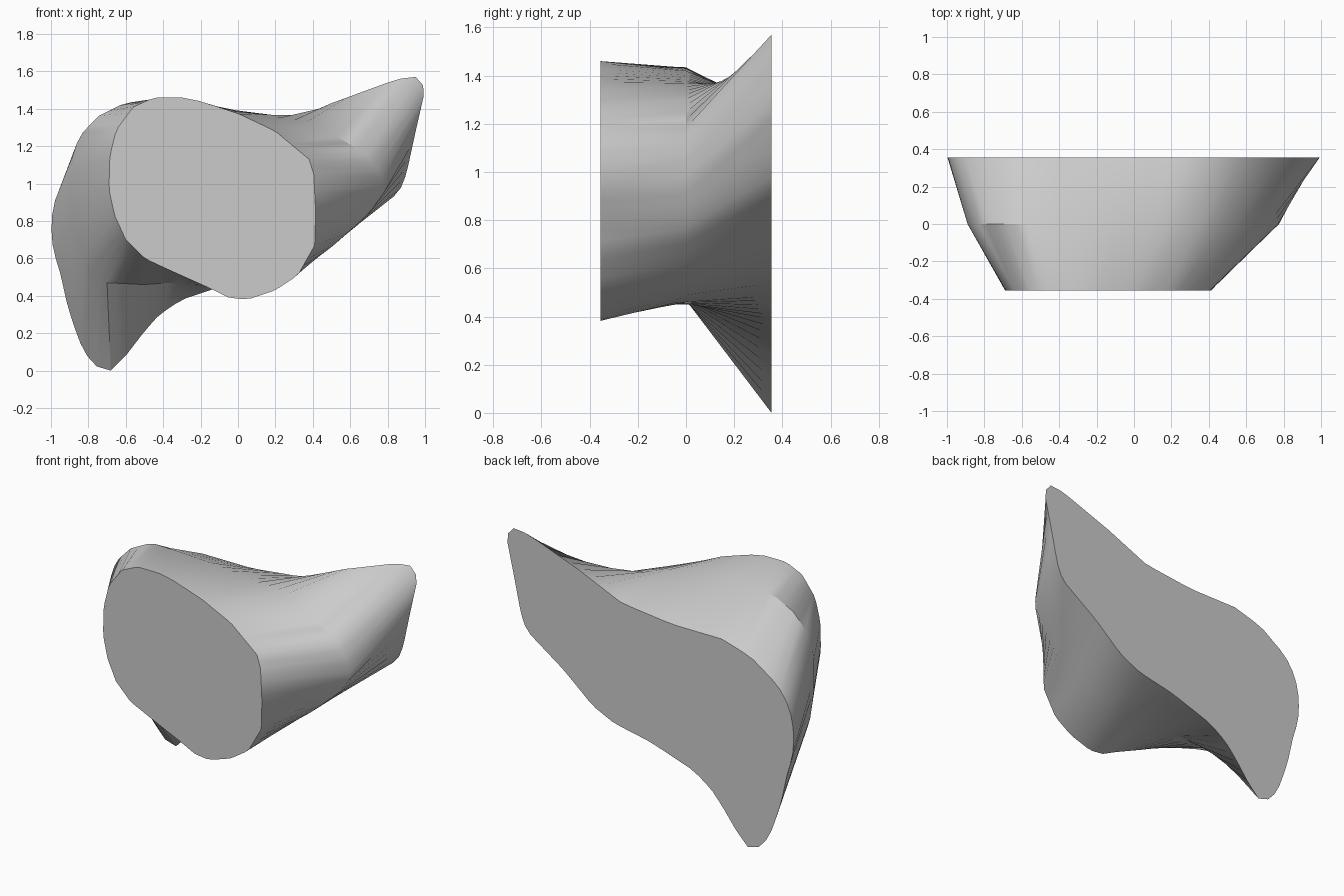
import bpy, bmesh
from mathutils import Vector

if "Cube" in bpy.data.objects:
    bpy.data.objects.remove(bpy.data.objects["Cube"])

# Each outline is (x, z), clockwise seen from the front, in two halves:
# upper right tip -> lower left tail, and lower left tail -> upper right tip.
FRONT = (
    -0.355,
    [(.38, 1.13), (.405, 1.05), (.415, .85), (.41, .67), (.32, .51), (.2, .43), (.05, .38),
     (-.05, .39), (-.15, .44), (-.35, .53), (-.5, .6), (-.6, .7)],
    [(-.6, .7), (-.66, .83), (-.69, .97), (-.685, 1.15), (-.65, 1.29), (-.56, 1.41), (-.45, 1.46),
     (-.3, 1.46), (-.2, 1.44), (0, 1.375), (.2, 1.28), (.38, 1.13)])
MIDDLE = (
    0.0,
    [(.69, 1.15), (.77, 1.04), (.78, .95), (.7, .84), (.5, .66), (.35, .55), (.2, .49),
     (0, .46), (-.2, .45), (-.35, .47), (-.5, .46), (-.7, .47)],
    [(-.7, .47), (-.8, .55), (-.86, .7), (-.89, .9), (-.89, 1.13), (-.85, 1.25), (-.75, 1.36),
     (-.6, 1.435), (-.4, 1.43), (-.2, 1.42), (0, 1.39), (.2, 1.365), (.4, 1.31), (.55, 1.24), (.69, 1.15)])
BACK = (
    0.355,
    [(.95, 1.57), (.98, 1.55), (1, 1.5), (.95, 1.28), (.9, 1.05), (.86, .95), (.6, .77), (.4, .6),
     (.25, .53), (0, .48), (-.15, .43), (-.3, .38), (-.42, .3), (-.5, .21), (-.6, .08), (-.68, 0)],
    [(-.68, 0), (-.78, .03), (-.85, .16), (-.91, .34), (-.95, .52), (-.99, .65), (-1, .8),
     (-.97, .95), (-.89, 1.07), (-.7, 1.2), (-.5, 1.26), (-.15, 1.26), (.2, 1.3), (.5, 1.43),
     (.8, 1.54), (.9, 1.57), (.95, 1.57)])
HALF = 40


def resample(points, count):
    """Evenly spaced points along a polyline, without the last one."""
    pts = [Vector(p) for p in points]
    lengths = [(b - a).length for a, b in zip(pts, pts[1:])]
    total = sum(lengths)
    result = []
    for i in range(count):
        d, k = total * i / count, 0
        while k < len(lengths) - 1 and d > lengths[k]:
            d -= lengths[k]
            k += 1
        result.append(pts[k].lerp(pts[k + 1], d / lengths[k]))
    return result


# Body lofted through the three outlines
bm = bmesh.new()
rings = []
for y, lower, upper in (FRONT, MIDDLE, BACK):
    outline = resample(lower, HALF) + resample(upper, HALF)
    rings.append([bm.verts.new((p.x, y, p.y)) for p in outline])
n = 2 * HALF
for a, b in zip(rings, rings[1:]):
    for i in range(n):
        j = (i + 1) % n
        bm.faces.new((a[i], a[j], b[j], b[i]))

# Flat front and back
bm.faces.new(rings[0])
bm.faces.new(rings[-1])
bmesh.ops.recalc_face_normals(bm, faces=bm.faces)

mesh = bpy.data.meshes.new("lofted_body")
bm.to_mesh(mesh)
bm.free()
body = bpy.data.objects.new("lofted_body", mesh)
bpy.context.collection.objects.link(body)
bpy.context.view_layer.objects.active = body
body.select_set(True)
bpy.ops.object.shade_smooth_by_angle()
